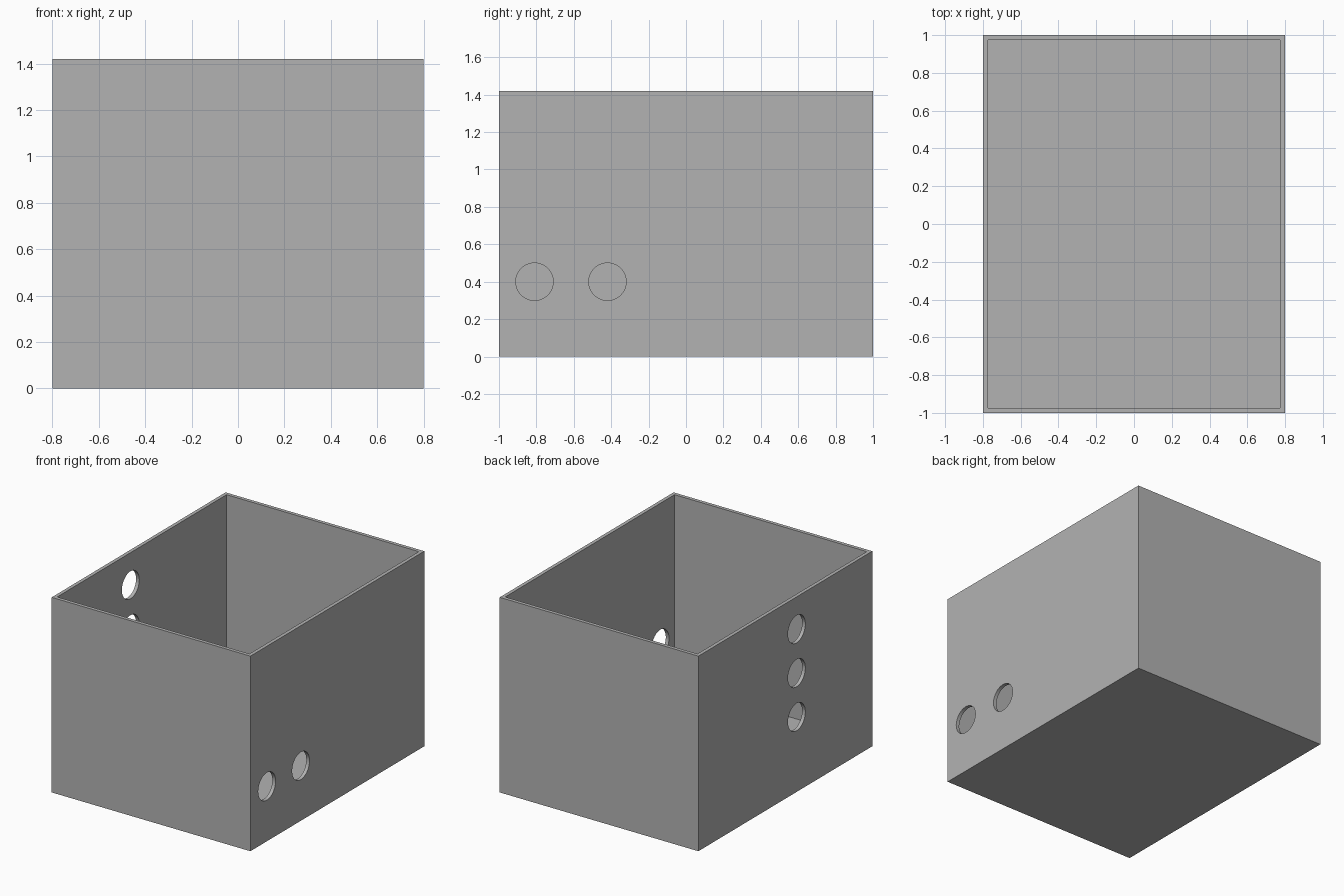
import bpy
import math

# Remove the default cube
default = bpy.data.objects.get("Cube")
if default:
    bpy.data.objects.remove(default, do_unlink=True)

WIDTH, DEPTH, HEIGHT = 1.6, 2.0, 1.42
WALL, FLOOR = 0.026, 0.05
HOLE_RADIUS = 0.1

grey = bpy.data.materials.new("plain_grey")
grey.use_nodes = True
colour = (0.45, 0.45, 0.45, 1)
grey.diffuse_color = colour
grey.node_tree.nodes["Principled BSDF"].inputs["Base Color"].default_value = colour


def block(name, size, bottom):
    """Add a centred box resting at the given height."""
    bpy.ops.mesh.primitive_cube_add(size=1, location=(0, 0, bottom + size[2] / 2))
    obj = bpy.context.object
    obj.name = name
    obj.scale = size
    bpy.ops.object.transform_apply(location=True, rotation=True, scale=True)
    obj.data.materials.append(grey)
    return obj


def cut(target, cutter):
    """Subtract the cutter from the target and discard it."""
    cutter.hide_render = True
    mod = target.modifiers.new("cut", "BOOLEAN")
    mod.operation = "DIFFERENCE"
    mod.solver = "EXACT"
    mod.object = cutter
    bpy.context.view_layer.objects.active = target
    bpy.ops.object.modifier_apply(modifier=mod.name)
    bpy.data.objects.remove(cutter, do_unlink=True)


def side_hole(target, side, y, z):
    """Drill a round hole through the wall on the given x side."""
    bpy.ops.mesh.primitive_cylinder_add(
        vertices=64, radius=HOLE_RADIUS, depth=0.2,
        location=(side * WIDTH / 2, y, z), rotation=(0, math.pi / 2, 0))
    cutter = bpy.context.object
    cutter.data.materials.append(grey)
    cut(target, cutter)


# Open box with a floor
box = block("open_box", (WIDTH, DEPTH, HEIGHT), 0)
cut(box, block("cavity", (WIDTH - 2 * WALL, DEPTH - 2 * WALL, HEIGHT), FLOOR))

# Two low holes on the left wall
for y in (-0.81, -0.42):
    side_hole(box, 1, y, 0.4)

# Column of three holes on the right wall
for z in (0.545, 0.865, 1.185):
    side_hole(box, -1, -0.13, z)

# Smooth hole rims with sharp box edges
bpy.ops.object.select_all(action="DESELECT")
box.select_set(True)
bpy.context.view_layer.objects.active = box
bpy.ops.object.shade_smooth_by_angle(angle=math.radians(30))
